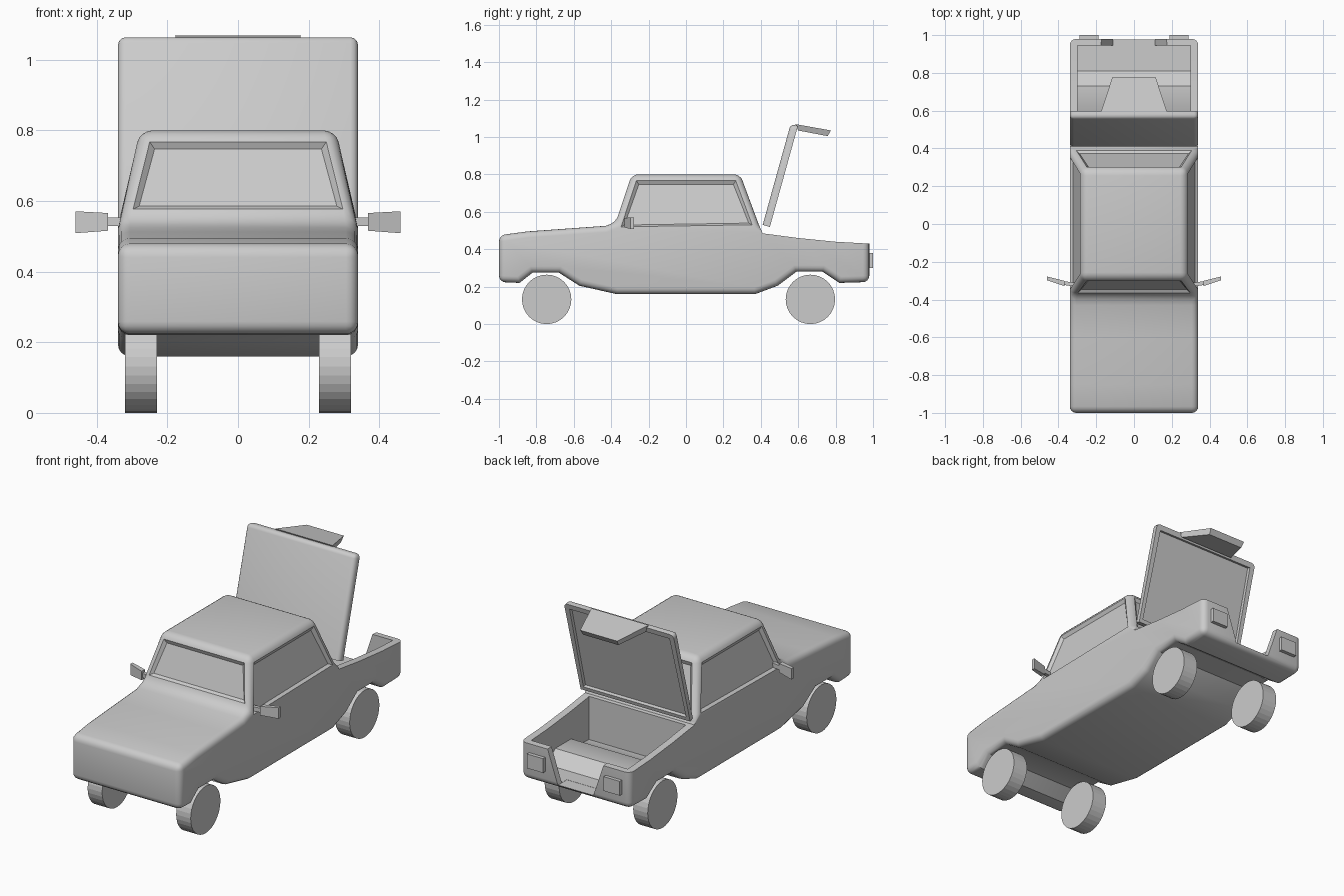
import bpy, bmesh, math
from mathutils import Matrix, Vector

if "Cube" in bpy.data.objects:
    bpy.data.objects.remove(bpy.data.objects["Cube"])


def finish(bm, name, smooth=True):
    bmesh.ops.recalc_face_normals(bm, faces=bm.faces)
    me = bpy.data.meshes.new(name)
    bm.to_mesh(me)
    bm.free()
    ob = bpy.data.objects.new(name, me)
    bpy.context.collection.objects.link(ob)
    if smooth:
        shade(ob)
    return ob


def shade(ob):
    bpy.ops.object.select_all(action='DESELECT')
    ob.select_set(True)
    bpy.context.view_layer.objects.active = ob
    bpy.ops.object.shade_smooth_by_angle(angle=math.radians(32))


def loft(ring_a, ring_b):
    """Closed solid between two rings with equal point counts."""
    bm = bmesh.new()
    a = [bm.verts.new(p) for p in ring_a]
    b = [bm.verts.new(p) for p in ring_b]
    bm.faces.new(a)
    bm.faces.new(b[::-1])
    n = len(a)
    for i in range(n):
        j = (i + 1) % n
        bm.faces.new((a[j], a[i], b[i], b[j]))
    bmesh.ops.recalc_face_normals(bm, faces=bm.faces)
    return bm


def across(profile, half):
    """Extrude a (y, z) side profile across x."""
    return loft([(-half, y, z) for y, z in profile], [(half, y, z) for y, z in profile])


# Body: side profile across the width
profile = [(-1, .225), (-1, .475), (-.85, .495), (-.6, .513), (-.43, .525), (-.375, .545),
           (.39, .53), (.41, .485), (.6, .46), (.8, .44), (.98, .43),
           (.98, .225), (.82, .22), (.73, .28), (.59, .28), (.49, .205), (.37, .16),
           (-.37, .16), (-.57, .205), (-.68, .275), (-.82, .275), (-.89, .22)]
bm = across(profile, .34)

# Cabin raised from the belt line
belt = next(f for f in bm.faces if len(f.verts) == 4 and f.normal.z > .9
            and abs(f.calc_center_median().y) < .05)
roof = bmesh.ops.extrude_discrete_faces(bm, faces=[belt])['faces'][0]
for v in roof.verts:
    v.co = Vector((math.copysign(.277, v.co.x), math.copysign(.29, v.co.y), .80))
bmesh.ops.recalc_face_normals(bm, faces=bm.faces)

# Rounded outer edges, leaving the boot opening crisp
edges = [e for e in bm.edges if e.calc_face_angle(0) > .9
         and not all(v.co.y > .38 and v.co.z > .42 for v in e.verts)]
bmesh.ops.bevel(bm, geom=edges, offset=.034, offset_type='OFFSET', segments=4,
                profile=.5, affect='EDGES', clamp_overlap=False)
bm.normal_update()

# Recessed windows
panes = [f for f in bm.faces if f.calc_area() > .05 and f.calc_center_median().z > .6
         and abs(f.normal.z) < .6]
bmesh.ops.inset_individual(bm, faces=panes, thickness=.022, depth=-.014)
body = finish(bm, "body", smooth=False)

# Boot cavity and rear notch cut out of the body
cavity = finish(across([(.43, .6), (.43, .24), (.49, .245), (.59, .305), (.73, .305),
                        (.81, .245), (.945, .245), (.945, .6)], .30), "boot_cutter", False)
notch = [(-.19, .48), (.19, .48), (.11, .244), (-.11, .244)]
gap = finish(loft([(x, .9, z) for x, z in notch], [(x, 1.1, z) for x, z in notch]),
             "notch_cutter", False)
bpy.context.view_layer.objects.active = body
for cutter in (cavity, gap):
    cutter.hide_render = True
    mod = body.modifiers.new("cut", 'BOOLEAN')
    mod.operation = 'DIFFERENCE'
    mod.solver = 'EXACT'
    mod.object = cutter
    bpy.ops.object.modifier_apply(modifier=mod.name)
    bpy.data.objects.remove(cutter)
shade(body)

# Raised boot lid with a recessed inner panel
rect = [(-.34, 0), (.34, 0), (.34, .56), (-.34, .56)]
bm = loft([(x, 0, z) for x, z in rect], [(x, .04, z) for x, z in rect])
edges = [e for e in bm.edges
         if all(v.co.y < .01 for v in e.verts) and any(v.co.z > .1 for v in e.verts)
         or (all(v.co.z > .5 for v in e.verts)
             and abs(e.verts[0].co.y - e.verts[1].co.y) > .01)]
bmesh.ops.bevel(bm, geom=edges, offset=.022, offset_type='OFFSET', segments=3,
                profile=.5, affect='EDGES', clamp_overlap=False)
bm.normal_update()
inner = [f for f in bm.faces if f.normal.y > .9 and f.calc_area() > .1]
bmesh.ops.inset_individual(bm, faces=inner, thickness=.03, depth=0)
bmesh.ops.inset_individual(bm, faces=inner, thickness=.001, depth=-.018)
bm.transform(Matrix.Translation((0, .41, .53)) @ Matrix.Rotation(-math.radians(15.5), 4, 'X'))
finish(bm, "boot_lid")

# Lid lip that closes the rear notch
finish(loft([(-.178, .585, 1.069), (.178, .585, 1.069), (.17, .60, 1.035), (-.17, .60, 1.035)],
            [(-.115, .775, 1.035), (.115, .775, 1.035), (.11, .757, 1.005), (-.11, .757, 1.005)]),
       "boot_lid_lip", False)

for s, side in ((-1, "left"), (1, "right")):
    # Wheels
    for y, end in ((-.745, "front"), (.665, "rear")):
        bm = bmesh.new()
        bmesh.ops.create_cone(bm, cap_ends=True, segments=32, radius1=.132, radius2=.132,
                              depth=.09, matrix=Matrix.Translation((s * .275, y, .132))
                              @ Matrix.Rotation(math.pi / 2, 4, 'Y'))
        finish(bm, f"{end}_{side}_wheel", False)

    # Tail lights
    bm = bmesh.new()
    bmesh.ops.create_cube(bm, size=1, matrix=Matrix.Translation((s * .238, .98, .34))
                          @ Matrix.Diagonal((.1, .04, .08, 1)))
    finish(bm, f"{side}_tail_light", False)

    # Door mirrors: stem and head
    def section(x, y, z, dy, dz):
        return [(s * x, y + a * dy, z + b * dz) for a, b in ((-1, -1), (1, -1), (1, 1), (-1, 1))]
    finish(loft(section(.31, -.322, .541, .010, .012), section(.375, -.312, .541, .010, .012)),
           f"{side}_mirror_stem", False)
    finish(loft(section(.368, -.315, .541, .014, .025), section(.46, -.288, .54, .010, .031)),
           f"{side}_mirror", False)
